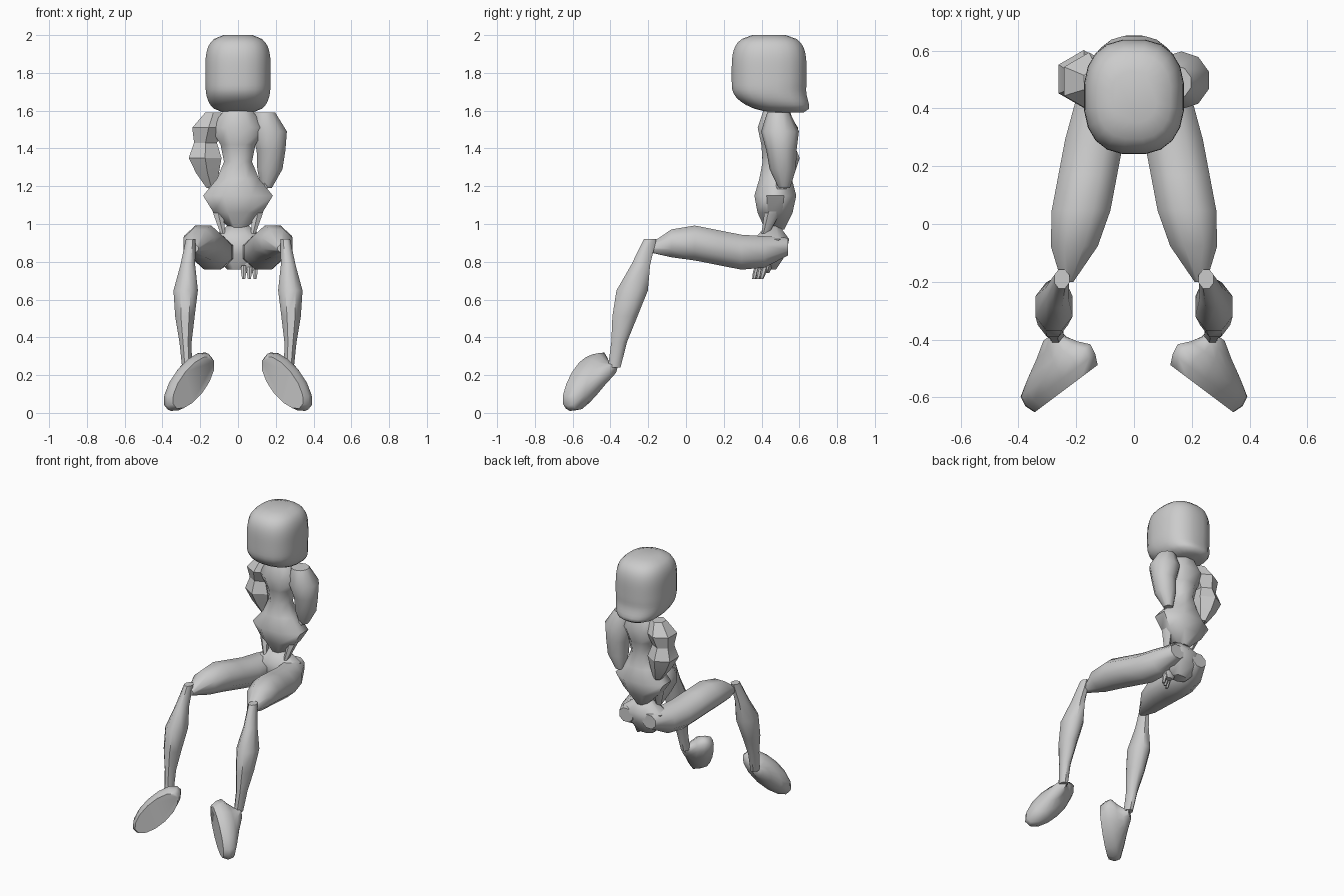
import bpy, bmesh, math
from mathutils import Vector

if "Cube" in bpy.data.objects:
    bpy.data.objects.remove(bpy.data.objects["Cube"], do_unlink=True)

grey = bpy.data.materials.new("plain grey")
grey.use_nodes = True
grey.diffuse_color = (0.6, 0.6, 0.6, 1)
grey.node_tree.nodes["Principled BSDF"].inputs["Base Color"].default_value = grey.diffuse_color

X, Y, Z = Vector((1, 0, 0)), Vector((0, 1, 0)), Vector((0, 0, 1))


def loft(name, start, end, width, depth, profile, across=X, along=Y, sides=8,
         side=1, bend=Vector(), waves=1, depth_power=1, squareness=1, angle=50):
    """Skin evenly spaced rings from start to end, scaled by the profile."""
    bm = bmesh.new()
    loops = []
    for step, scale in enumerate(profile):
        t = step / (len(profile) - 1)
        centre = Vector(start).lerp(Vector(end), t) + bend * math.sin(math.pi * t * waves)
        loop = []
        for i in range(sides):
            turn = math.tau * (i + 0.5) / sides
            c, s = math.cos(turn), math.sin(turn)
            point = centre + across * width * scale * math.copysign(abs(c) ** squareness, c)
            point += along * depth * scale ** depth_power * math.copysign(abs(s) ** squareness, s)
            point.x *= side
            loop.append(bm.verts.new(point))
        loops.append(loop)
    # Walls between neighbouring rings, then the two end caps
    for low, high in zip(loops, loops[1:]):
        for i in range(sides):
            j = (i + 1) % sides
            bm.faces.new((low[i], low[j], high[j], high[i]))
    bm.faces.new(loops[0])
    bm.faces.new(loops[-1])
    bmesh.ops.recalc_face_normals(bm, faces=bm.faces)
    mesh = bpy.data.meshes.new(name)
    bm.to_mesh(mesh)
    bm.free()
    mesh.materials.append(grey)
    obj = bpy.data.objects.new(name, mesh)
    bpy.context.collection.objects.link(obj)
    bpy.ops.object.select_all(action='DESELECT')
    obj.select_set(True)
    bpy.context.view_layer.objects.active = obj
    bpy.ops.object.shade_smooth_by_angle(angle=math.radians(angle))
    return obj


# Head: rounded box whose underside is drawn back to a lower rear corner
heights = [0.98 * math.sin(math.pi * (i / 16 - 0.5)) for i in range(17)]
heights = [i / 10 * 0.98 for i in range(-10, 11)]
rounding = [(1 - abs(h) ** 3.5) ** 0.3 for h in heights]
head = loft("head", (0, 0.44, 1.59), (0, 0.44, 2), 0.175, 0.2, rounding,
            sides=20, squareness=0.8, angle=60)
for vertex in head.data.vertices:
    drop = max(0, 1.72 - vertex.co.z) / 0.12
    vertex.co.y += 0.08 * drop ** 2

# Torso: flared base, narrow waist, broad chest
loft("torso", (0, 0.47, 0.97), (0, 0.48, 1.6), 0.2, 0.12,
     [0.2, 0.7, 1, 0.6, 0.4, 0.5, 0.8, 0.4], depth_power=0.5)

# Pelvis
loft("pelvis", (0, 0.44, 0.76), (0, 0.46, 1), 0.16, 0.1, [0.4, 0.9, 1, 0.3])

# Upper arms: a rounded left one and a more angular right one
loft("left_upper_arm", (0.15, 0.52, 1.19), (0.14, 0.49, 1.59), 0.1, 0.1,
     [0.3, 0.7, 0.8, 1, 0.6], sides=10, bend=X * 0.03)
loft("right_upper_arm", (0.14, 0.51, 1.19), (0.13, 0.49, 1.59), 0.1, 0.1,
     [0.3, 0.7, 1, 0.7, 1, 0.5], sides=6, side=-1, bend=X * 0.04, angle=30)

# Foot directions: out of the sole, heel to toe, and side to side
foot_up = Vector((0.6, 0.8, 0))
sole_flat = foot_up.cross(Z)
foot_toe = (sole_flat - Z).normalized()
foot_side = (sole_flat + Z).normalized()
sole = Vector((0.235, -0.57, 0.16))

for tag, side in (("left", 1), ("right", -1)):
    # Forearm, tucked in towards the lap
    loft(tag + "_forearm", (0.08, 0.42, 0.95), (0.15, 0.52, 1.25), 0.03, 0.04,
         [0.5, 1, 1, 0.5], sides=6, side=side)
    # Thigh, running forward from the hip
    loft(tag + "_thigh", (0.09, 0.54, 0.88), (0.23, -0.2, 0.87), 0.11, 0.1,
         [0.5, 0.9, 1, 1, 1, 0.8, 0.2], along=Z, side=side, bend=Z * -0.03, waves=2)
    # Shin with a calf bulge
    loft(tag + "_shin", (0.27, -0.38, 0.24), (0.25, -0.19, 0.92), 0.07, 0.09,
         [0.4, 0.5, 0.8, 1, 0.6, 0.4], side=side, bend=Vector((0.02, -0.02, 0)))
    # Foot, rising from its flat sole to the ankle
    loft(tag + "_foot", sole, sole + foot_up * 0.18 - foot_toe * 0.1, 0.2, 0.085,
         [0.9, 1, 1, 0.7, 0.4, 0.2], across=foot_toe, along=foot_side, sides=14,
         side=side, bend=foot_toe * 0.03, depth_power=0.7, angle=60)

# Hand curled beneath the pelvis
palm = Vector((0.06, 0.42, 0.8))
loft("hand", palm, palm - Z * 0.06, 0.05, 0.04, [1, 0.9, 0.5], sides=6)
for k in range(3):
    root = palm + Vector((0.03 - 0.03 * k, -0.02 * k, -0.02))
    loft("finger_" + "abc"[k], root, root - Y * 0.02 - Z * 0.07, 0.016, 0.016,
         [0.9, 1, 0.6], sides=6)
